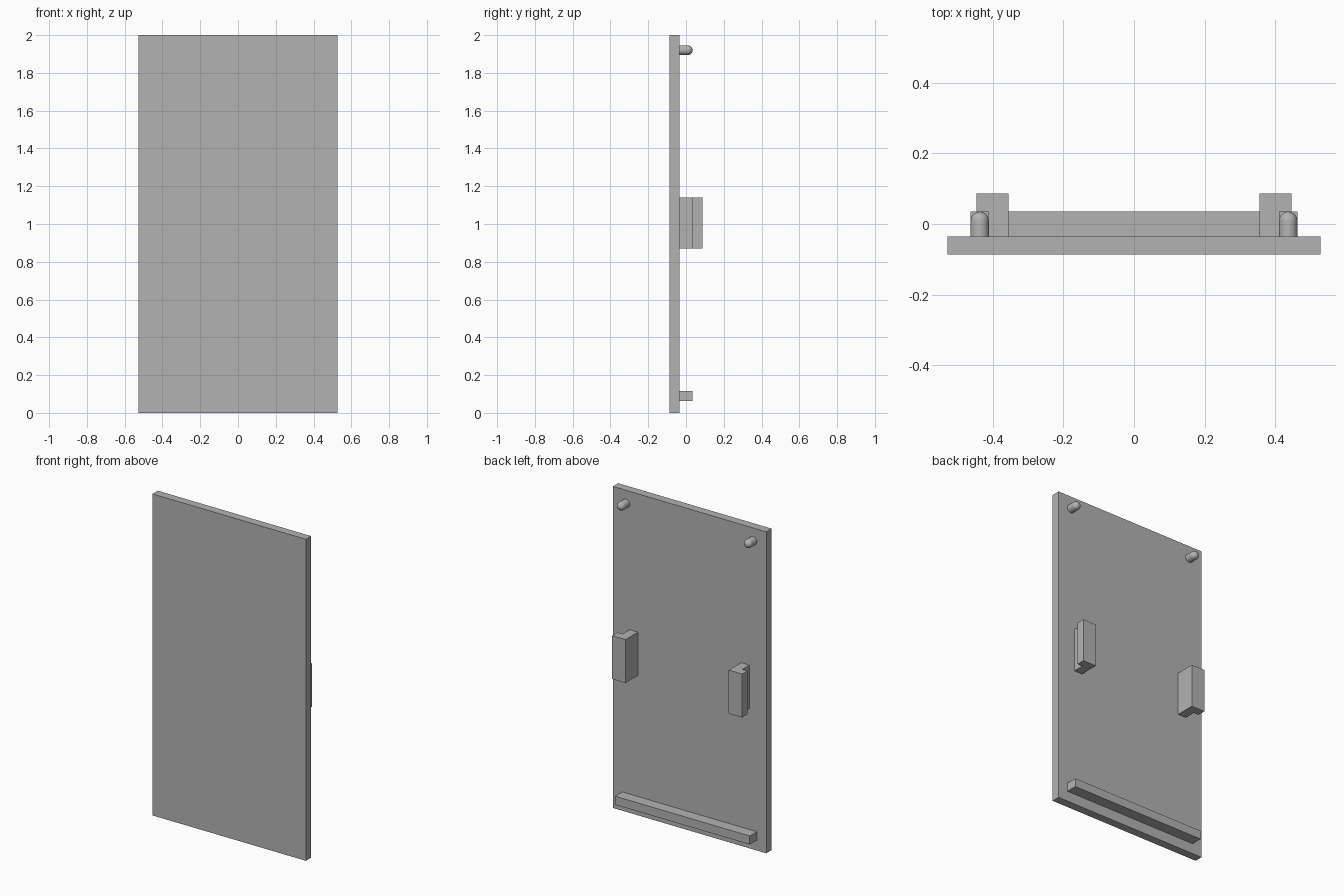
import bpy, math
from mathutils import Matrix

cube = bpy.data.objects.get("Cube")
if cube:
    bpy.data.objects.remove(cube, do_unlink=True)

grey = bpy.data.materials.new("plain grey")
grey.use_nodes = True
colour = (0.45, 0.45, 0.45, 1)
grey.diffuse_color = colour
grey.node_tree.nodes["Principled BSDF"].inputs["Base Color"].default_value = colour

BACK = -0.035    # rear face of the panel
FRONT = -0.087


def make(name, verts, faces):
    mesh = bpy.data.meshes.new(name)
    mesh.from_pydata(verts, [], faces)
    mesh.materials.append(grey)
    obj = bpy.data.objects.new(name, mesh)
    bpy.context.collection.objects.link(obj)
    return obj


def prism(name, outline, z0, z1):
    """Extrude a counter-clockwise xy outline upward."""
    n = len(outline)
    verts = [(x, y, z) for z in (z0, z1) for x, y in outline]
    faces = [tuple(reversed(range(n))), tuple(range(n, 2 * n))]
    faces += [(i, (i + 1) % n, (i + 1) % n + n, i + n) for i in range(n)]
    return make(name, verts, faces)


def box(name, half, y0, y1, z0, z1):
    return prism(name, [(-half, y0), (half, y0), (half, y1), (-half, y1)], z0, z1)


def pin(name, x, z, radius, length, sides=32, rings=8):
    """Round peg along +y with a domed tip."""
    profile = [(radius, 0)]
    for k in range(rings):
        a = math.pi / 2 * k / rings
        profile.append((radius * math.cos(a), length - radius + radius * math.sin(a)))
    verts = []
    for r, y in profile:
        for i in range(sides):
            a = 2 * math.pi * i / sides
            verts.append((x + r * math.sin(a), BACK + y, z + r * math.cos(a)))
    verts.append((x, BACK + length, z))
    tip = len(verts) - 1
    faces = [tuple(reversed(range(sides)))]
    for k in range(len(profile) - 1):
        for i in range(sides):
            j = (i + 1) % sides
            a, b = k * sides, (k + 1) * sides
            faces.append((a + i, a + j, b + j, b + i))
    last = rings * sides
    faces += [(last + i, last + (i + 1) % sides, tip) for i in range(sides)]
    obj = make(name, verts, faces)
    bpy.ops.object.select_all(action='DESELECT')
    obj.select_set(True)
    bpy.context.view_layer.objects.active = obj
    bpy.ops.object.shade_smooth_by_angle(angle=math.radians(40))
    return obj


# Flat panel and the ledge along its lower back
box("panel", 0.528, FRONT, BACK, 0, 2)
box("bottom_ledge", 0.463, BACK, 0.035, 0.064, 0.117)

# Hooked clips with an outward lip, and domed pins near the top corners
hook = [(0.355, BACK), (0.412, BACK), (0.412, 0.035),
        (0.447, 0.035), (0.447, 0.087), (0.355, 0.087)]
for side, sign in (("left", 1), ("right", -1)):
    outline = [(sign * x, y) for x, y in hook][::sign]
    prism(side + "_clip", outline, 0.87, 1.14)
    pin(side + "_pin", sign * 0.437, 1.92, 0.026, 0.07)
